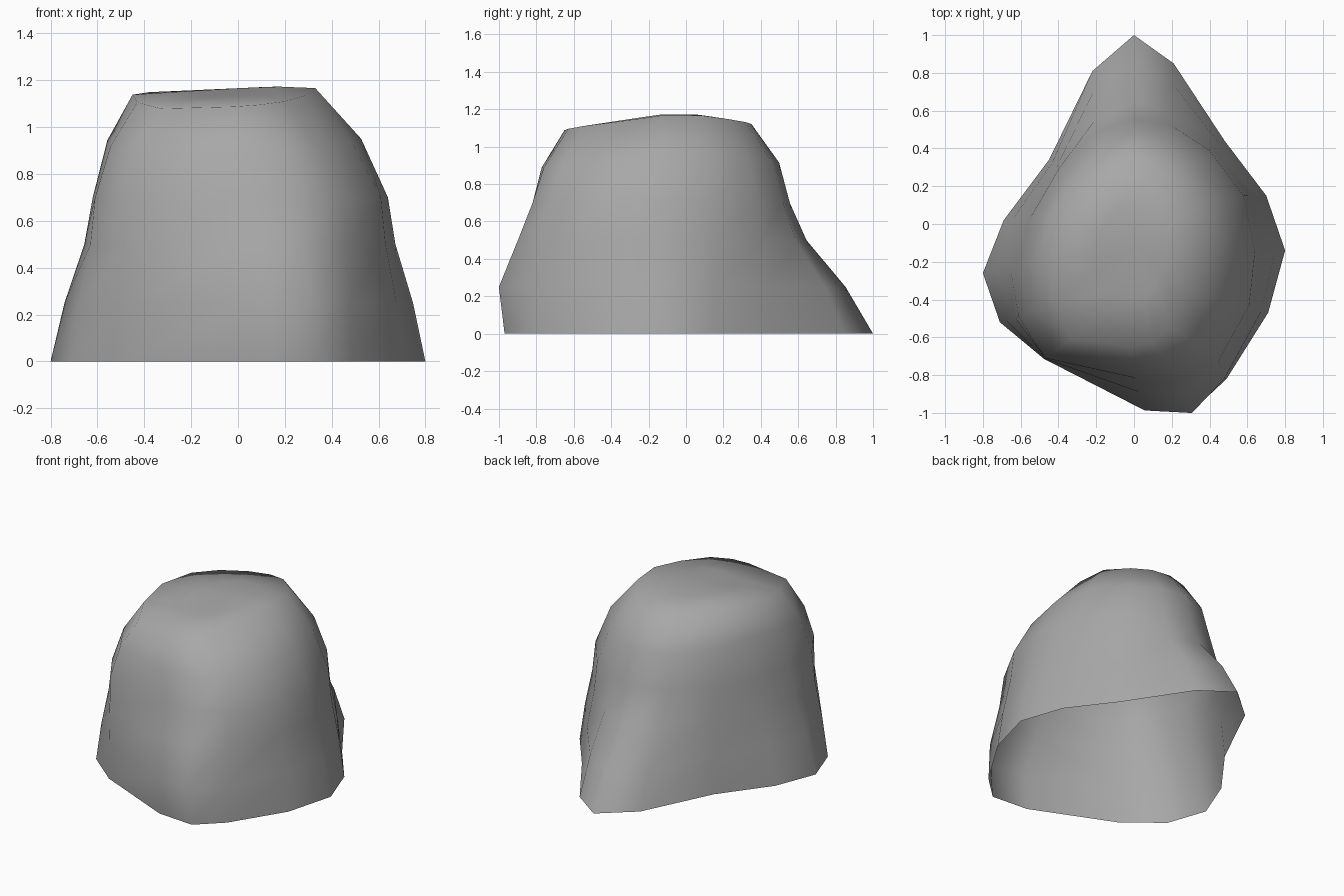
import bpy, bmesh
from mathutils import Vector

if "Cube" in bpy.data.objects:
    bpy.data.objects.remove(bpy.data.objects["Cube"])

# Key outlines (x, y), going round from the back point
BASE = [(0, 1), (-.22, .81), (-.45, .34), (-.69, .02), (-.8, -.26), (-.71, -.52),
        (-.48, -.71), (.07, -.95), (.33, -.97), (.49, -.82), (.71, -.47),
        (.8, -.14), (.7, .15), (.48, .44), (.21, .85)]
WAIST = [(0, .555), (-.2, .49), (-.4, .29), (-.55, .03), (-.62, -.22), (-.61, -.49),
         (-.47, -.71), (.03, -.82), (.26, -.82), (.45, -.72), (.61, -.43),
         (.64, -.15), (.58, .15), (.4, .39), (.2, .52)]
CROWN = [(0, .35), (-.14, .31), (-.28, .2), (-.38, .04), (-.45, -.18), (-.43, -.4),
         (-.33, -.61), (-.02, -.65), (.09, -.63), (.2, -.55), (.29, -.35),
         (.33, -.13), (.31, .08), (.22, .23), (.12, .32)]


def crown_height(x, y):
    back = max(0, y - .08) * .17
    front = max(0, -.13 - y) * .15
    side = max(0, .15 - x) * .045 + max(0, x - .2) * .05
    return 1.173 - back - front - side


def blend(a, b, t):
    return [Vector(p).lerp(Vector(q), t) for p, q in zip(a, b)]


bm = bmesh.new()
rings = []


def add_ring(points, height, bulge=0):
    ring = []
    for x, y in points:
        w = min(1, max(0, (-y - .7) / .2))
        ring.append(bm.verts.new((x, y - bulge * w, height(x, y))))
    rings.append(ring)


# Rock walls: flared foot, waist, rounded shoulder, sloping crown
add_ring(BASE, lambda x, y: 0)
add_ring(blend(BASE, WAIST, .33), lambda x, y: .25, .08)
add_ring(blend(BASE, WAIST, .8), lambda x, y: .5, .065)
add_ring(WAIST, lambda x, y: .7)
shoulder = [Vector(p).lerp(Vector(q), .28 + .14 * abs(p[0])) for p, q in zip(WAIST, CROWN)]
add_ring(shoulder, lambda x, y: .965 - .1 * abs(y))
add_ring(CROWN, crown_height)
inner = [Vector((.02, -.12)).lerp(Vector(p), .5) for p in CROWN]
add_ring(inner, crown_height)

n = len(BASE)
for low, high in zip(rings, rings[1:]):
    for i in range(n):
        j = (i + 1) % n
        bm.faces.new((low[i], low[j], high[j], high[i]))

# Crown centre; the underside stays open
top = bm.verts.new((.02, -.12, crown_height(.02, -.12)))
for i in range(n):
    bm.faces.new((rings[-1][i], rings[-1][(i + 1) % n], top))

for f in bm.faces:
    f.smooth = True
mesh = bpy.data.meshes.new("rock")
bm.to_mesh(mesh)
bm.free()

# Dark grey stone
stone = bpy.data.materials.new("stone")
stone.diffuse_color = (.39, .39, .39, 1)
stone.use_nodes = True
stone.node_tree.nodes["Principled BSDF"].inputs["Base Color"].default_value = stone.diffuse_color
mesh.materials.append(stone)
rock = bpy.data.objects.new("rock", mesh)
bpy.context.collection.objects.link(rock)
